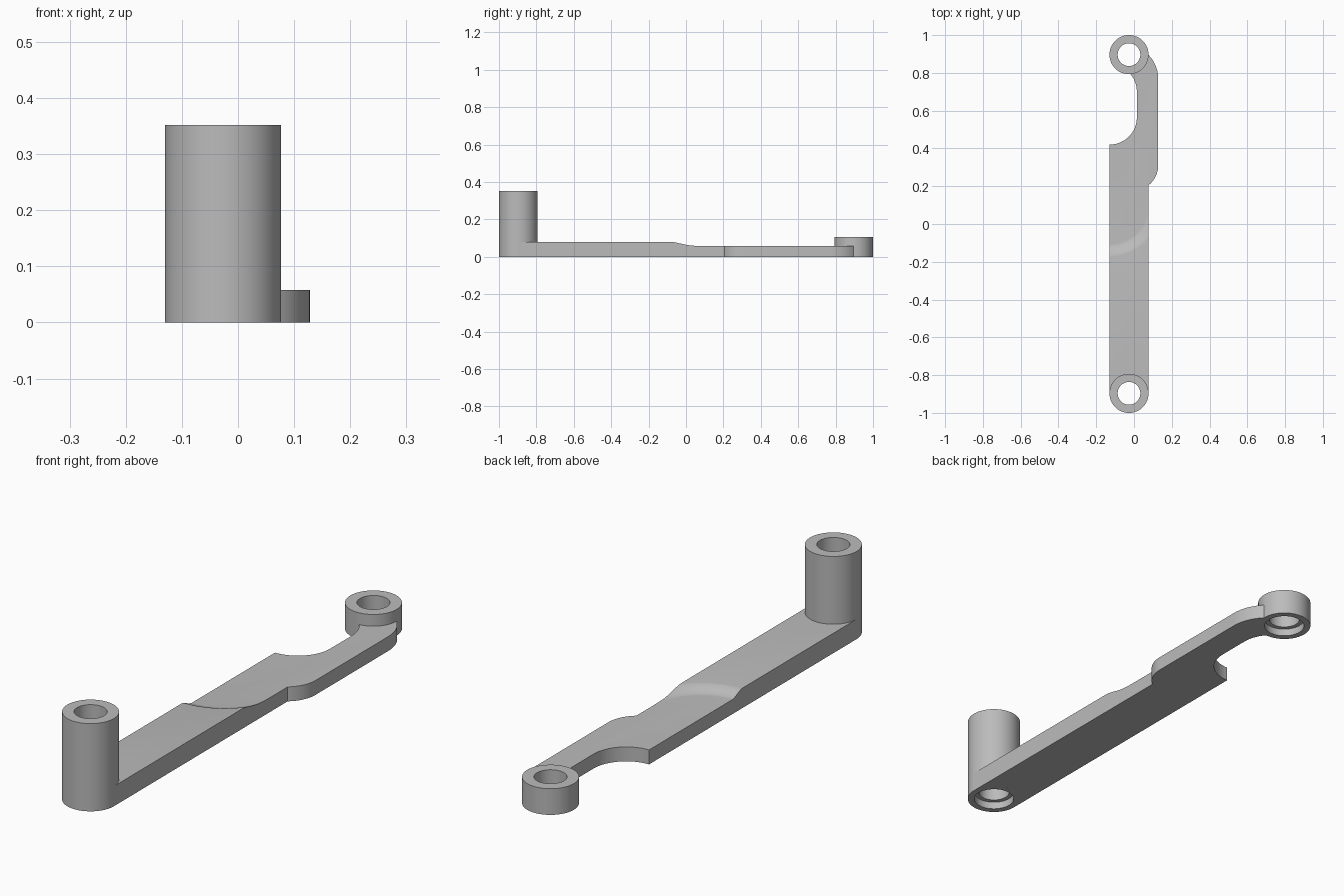
import bpy
import bmesh
from math import sin, cos, radians, pi

cube = bpy.data.objects.get("Cube")
if cube:
    bpy.data.objects.remove(cube)

# Shared dimensions
CX, END_Y = -0.0265, 0.8965     # axis of the two bosses
RADIUS, BORE, RECESS = 0.1035, 0.06, 0.078
THICK, THIN = 0.08, 0.058       # bar heights

grey = bpy.data.materials.new("plain grey")
grey.use_nodes = True
grey.diffuse_color = (0.5, 0.5, 0.5, 1)
grey.node_tree.nodes["Principled BSDF"].inputs["Base Color"].default_value = grey.diffuse_color


def arc(cx, cy, r, start, end, n=24):
    angles = [radians(start + (end - start) * i / n) for i in range(n + 1)]
    return [(cx + r * cos(a), cy + r * sin(a)) for a in angles]


def loft(name, rings, closed=False):
    """Skin rings of points; cap the ends, or join last to first."""
    bm = bmesh.new()
    loops = [[bm.verts.new(p) for p in ring] for ring in rings]
    pairs = list(zip(loops, loops[1:]))
    if closed:
        pairs.append((loops[-1], loops[0]))
    else:
        bm.faces.new(loops[0])
        bm.faces.new(loops[-1])
    for a, b in pairs:
        for i in range(len(a)):
            j = (i + 1) % len(a)
            bm.faces.new((a[i], a[j], b[j], b[i]))
    bmesh.ops.recalc_face_normals(bm, faces=bm.faces)
    mesh = bpy.data.meshes.new(name)
    bm.to_mesh(mesh)
    bm.free()
    mesh.materials.append(grey)
    ob = bpy.data.objects.new(name, mesh)
    bpy.context.collection.objects.link(ob)
    return ob


def smooth(ob):
    bpy.ops.object.select_all(action="DESELECT")
    ob.select_set(True)
    bpy.context.view_layer.objects.active = ob
    bpy.ops.object.shade_smooth_by_angle(angle=radians(30))


def boss(name, y, height):
    """Hollow cylinder with a wider recess in its underside."""
    profile = [(RADIUS, 0), (RADIUS, height), (BORE, height),
               (BORE, 0.03), (RECESS, 0.03), (RECESS, 0)]
    rings = [[(px, py, z) for px, py in arc(CX, y, r, 0, 360, 96)[:-1]]
             for r, z in profile]
    smooth(loft(name, rings, closed=True))


boss("front_tall_boss", -END_Y, 0.352)
boss("rear_short_boss", END_Y, 0.105)

# Flat bar with offset arm, its ends wrapped around the bosses
outline = [(CX + RADIUS, -END_Y + 0.001)]
outline += arc(-0.005, 0.31, 0.133, -52, 0)
outline += arc(-0.05, 0.77, 0.178, 0, 44.5)
outline += arc(CX, END_Y, RADIUS, -1, -86)
outline += arc(-0.13, 0.7, 0.145, 40, 0)
outline += arc(-0.13, 0.565, 0.145, 0, -90)
outline += arc(CX, -END_Y, RADIUS, 180, 2, 48)
bar = loft("link_bar", [[(x, y, z) for x, y in outline] for z in (0, THICK)])

# Cutter that lowers the rear of the bar behind a curved ramp
steps = [i / 10 for i in range(11)]
levels = [(0.205 + 0.07 * t, THIN + (THICK - THIN) * t * t * (3 - 2 * t)) for t in steps]
levels[-1] = (levels[-1][0], THICK + 0.0005)
levels.append((levels[-1][0], 0.2))
rings = []
for r, z in levels:
    plan = arc(-0.13, 0.1, r, 180, 360, 64)
    plan += [(0.2 + r, 0.1), (0.2 + r, 1.2), (-0.13 - r, 1.2)]
    rings.append([(x, y, z) for x, y in plan])
cutter = loft("ramp_cutter", rings)
cutter.hide_render = True

cut = bar.modifiers.new("ramp", "BOOLEAN")
cut.operation = "DIFFERENCE"
cut.solver = "EXACT"
cut.object = cutter
bpy.ops.object.select_all(action="DESELECT")
bar.select_set(True)
bpy.context.view_layer.objects.active = bar
bpy.ops.object.modifier_apply(modifier=cut.name)
bpy.data.objects.remove(cutter)
smooth(bar)
